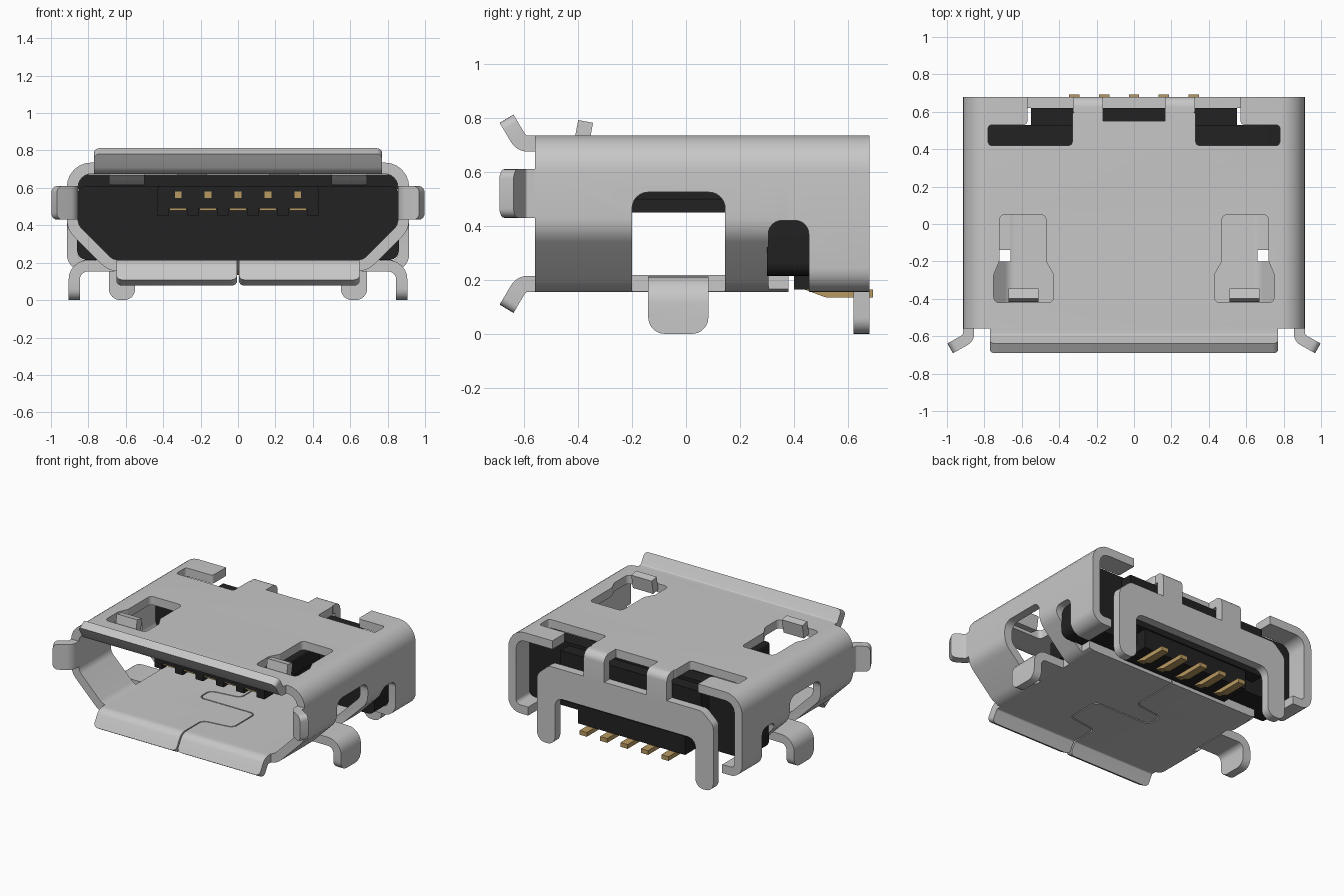
import bpy, bmesh, math
from mathutils import Vector

if "Cube" in bpy.data.objects:
    bpy.data.objects.remove(bpy.data.objects["Cube"])


def material(name, rgb):
    m = bpy.data.materials.new(name)
    m.diffuse_color = (*rgb, 1)
    m.use_nodes = True
    m.node_tree.nodes["Principled BSDF"].inputs["Base Color"].default_value = m.diffuse_color
    return m


STEEL = material("steel_grey", (0.57, 0.57, 0.57))
BLACK = material("black_plastic", (0.016, 0.016, 0.016))
BRASS = material("brass", (0.48, 0.32, 0.12))
T = 0.06  # sheet thickness


def rounded(pts, r, closed):
    """Replace polyline corners by circular arcs of radius r."""
    pts = [Vector(p) for p in pts]
    n, out = len(pts), []
    for i, p in enumerate(pts):
        if r <= 0 or (not closed and i in (0, n - 1)):
            out.append(p)
            continue
        a, b = pts[i - 1] - p, pts[(i + 1) % n] - p
        half = a.angle(b) / 2
        t = min(r / math.tan(half), 0.48 * a.length, 0.48 * b.length)
        A, B, w = p + a.normalized() * t, p + b.normalized() * t, math.sin(half)
        for k in range(7):
            u = k / 6
            c = ((1 - u) ** 2, 2 * u * (1 - u) * w, u * u)
            out.append((A * c[0] + p * c[1] + B * c[2]) / sum(c))
    return out


def place(axis, p, e):
    return {"x": (e, p[0], p[1]), "y": (p[0], e, p[1]), "z": (p[0], p[1], e)}[axis]


def finish(bm, name, mat, mirror):
    if mirror:
        d = bmesh.ops.duplicate(bm, geom=bm.verts[:] + bm.edges[:] + bm.faces[:])
        for v in d["geom"]:
            if isinstance(v, bmesh.types.BMVert):
                v.co.x *= -1
    bmesh.ops.recalc_face_normals(bm, faces=bm.faces[:])
    me = bpy.data.meshes.new(name)
    bm.to_mesh(me)
    bm.free()
    ob = bpy.data.objects.new(name, me)
    bpy.context.collection.objects.link(ob)
    if mat:
        me.materials.append(mat)
    return ob


def strip(name, axis, pts, a, b, r=0.06, t=T, closed=False, mirror=False, end=0, mat=STEEL):
    """Bent sheet: polyline centreline thickened by t, extruded from a to b."""
    path = rounded(pts, r, closed)
    n, bm, rows = len(path), bmesh.new(), []
    for i, p in enumerate(path):
        d1 = p - path[i - 1] if closed or i else path[1] - p
        d2 = path[(i + 1) % n] - p if closed or i < n - 1 else d1
        d1, d2 = d1.normalized(), d2.normalized()
        nor = Vector((-d1.y - d2.y, d1.x + d2.x)).normalized()
        off = nor * (t / 2) / max(0.5, nor.dot(Vector((-d1.y, d1.x))))
        rows.append([bm.verts.new(place(axis, q, e))
                     for q, e in ((p + off, a), (p + off, b), (p - off, b), (p - off, a))])
    for i in range(n if closed else n - 1):
        A, B = rows[i], rows[(i + 1) % n]
        for k in range(4):
            bm.faces.new((A[k], A[(k + 1) % 4], B[(k + 1) % 4], B[k]))
    if not closed:
        bm.faces.new(rows[0])
        bm.faces.new(rows[-1])
        if end:  # round the free corners
            L = rows[-1]
            es = [bm.edges.get((L[1], L[2])), bm.edges.get((L[3], L[0]))]
            bmesh.ops.bevel(bm, geom=es, offset=end, segments=5, profile=0.5, affect="EDGES")
    return finish(bm, name, mat, mirror)


def prism(name, axis, pts, a, b, r=0.0, mirror=False, mat=None):
    """Closed outline extruded from a to b."""
    bm = bmesh.new()
    path = rounded(pts, r, True)
    lo = [bm.verts.new(place(axis, p, a)) for p in path]
    hi = [bm.verts.new(place(axis, p, b)) for p in path]
    bm.faces.new(lo)
    bm.faces.new(hi)
    for i in range(len(lo)):
        j = (i + 1) % len(lo)
        bm.faces.new((lo[i], lo[j], hi[j], hi[i]))
    return finish(bm, name, mat, mirror)


def rect(u0, u1, v0, v1):
    return [(u0, v0), (u1, v0), (u1, v1), (u0, v1)]


def cut(ob, *cutters):
    bpy.context.view_layer.objects.active = ob
    for c in cutters:
        m = ob.modifiers.new("cut", "BOOLEAN")
        m.operation, m.solver, m.object = "DIFFERENCE", "EXACT", c
        bpy.ops.object.modifier_apply(modifier=m.name)
        bpy.data.objects.remove(c)


# front shell: closed tube with sloped lower corners
front = strip("shell_front", "y", [(-.885, .705), (.885, .705), (.885, .39), (.68, .185),
              (-.68, .185), (-.885, .39)], -.56, .38, r=.1, closed=True)
window = [(.47, .05), (.72, .05), (.72, -.2), (.75, -.27), (.75, -.42), (.43, -.42),
          (.43, -.27), (.47, -.2)]
side_slot = rect(.305, .455, .1, .42)
seam = [(0, -.75), (0, -.4), (.22, -.37), (.22, -.12), (-.22, -.12), (-.22, 0), (0, .03), (0, .45)]
cut(front,
    prism("cut_side_window", "x", rect(-.2, .145, .1, .525), .66, 1.1, r=.06, mirror=True),
    prism("cut_side_slot", "x", side_slot, .69, 1.1, r=.05, mirror=True),
    prism("cut_top_window", "z", window, .6, .8, r=.03, mirror=True),
    strip("cut_seam", "z", seam, .1, .3, r=.04, t=.008, mat=None))

# rear shell: straight sides curled in at the bottom, open below
rear = strip("shell_rear", "y", [(.76, .185), (.885, .185), (.885, .705), (-.885, .705),
             (-.885, .185), (-.76, .185)], .38, .68, r=.1)
notch = [(.33, .42), (.78, .42), (.78, .53), (.57, .53), (.57, .72), (.16, .72), (.16, .6), (.33, .6)]
cut(rear,
    prism("cut_side_slot", "x", side_slot, .69, 1.1, r=.05, mirror=True),
    prism("cut_top_notch", "z", notch, .6, .8, r=.02, mirror=True),
    prism("cut_top_centre", "z", rect(-.165, .165, .55, .75), .6, .8))

# flared lips around the mouth
strip("top_lip", "x", [(-.56, .705), (-.61, .705), (-.665, .797)], -.77, .77, r=.08, end=.03)
strip("bottom_lip", "x", [(-.56, .185), (-.61, .185), (-.665, .093)], .005, .65, r=.08,
      mirror=True, end=.03)
strip("side_lip", "z", [(.885, -.56), (.885, -.61), (.983, -.665)], .43, .61, r=.08,
      mirror=True, end=.035)

# side legs, latch tabs and inner springs
strip("side_leg", "y", [(.66, .183), (.875, .183), (.875, 0)], -.14, .083, r=.07,
      mirror=True, end=.06)
strip("latch_tab", "x", [(-.39, .69), (-.372, .787)], .51, .67, r=0, t=.056, mirror=True)
strip("inner_spring", "x", [(.29, .69), (.33, .66), (.4, .64)], .5, .69, r=.03, t=.05, mirror=True)

# rear plate with two legs, hung from two bent straps
strip("rear_strap", "x", [(.6, .705), (.65, .705), (.65, .5)], .165, .325, r=.07, mirror=True)
plate = [(-.69, 0), (-.55, 0), (-.55, .34), (.55, .34), (.55, 0), (.69, 0), (.69, .47), (.6, .55),
         (-.6, .55), (-.69, .47)]
prism("rear_plate", "y", plate, .62, .68, r=.06, mat=STEEL)

# black insulator
prism("housing_body", "y", rect(-.86, .86, .215, .61), .3, .53, r=.05, mat=BLACK)
prism("housing_top", "y", rect(-.855, .855, .55, .672), .42, .53, r=.05, mat=BLACK)
prism("housing_rear", "y", rect(-.55, .55, .3, .65), .5, .62, mat=BLACK)
prism("housing_base", "y", rect(-.42, .42, .165, .4), .4, .61, mat=BLACK)
prism("tongue", "y", rect(-.43, .43, .49, .61), -.32, .32, r=.015, mat=BLACK)
for i in range(6):
    x = -.4 + i * .16
    prism("tongue_rib", "y", rect(x - .03, x + .03, .45, .495), -.32, .32, mat=BLACK)

# brass contacts
for i in range(5):
    x = -.32 + i * .16
    prism("contact_blade", "y", rect(x - .045, x + .045, .48, .495), -.315, .31, mat=BRASS)
    prism("contact_tip", "y", rect(x - .018, x + .018, .545, .58), -.325, -.3, mat=BRASS)
    strip("solder_pin", "x", [(.44, .18), (.52, .15), (.693, .15)], x - .028, x + .028,
          r=.04, t=.03, mat=BRASS)

# smooth the bends, keep sheet edges sharp
for ob in bpy.context.scene.objects:
    ob.select_set(True)
    bpy.context.view_layer.objects.active = ob
bpy.ops.object.shade_smooth_by_angle(angle=math.radians(30))
